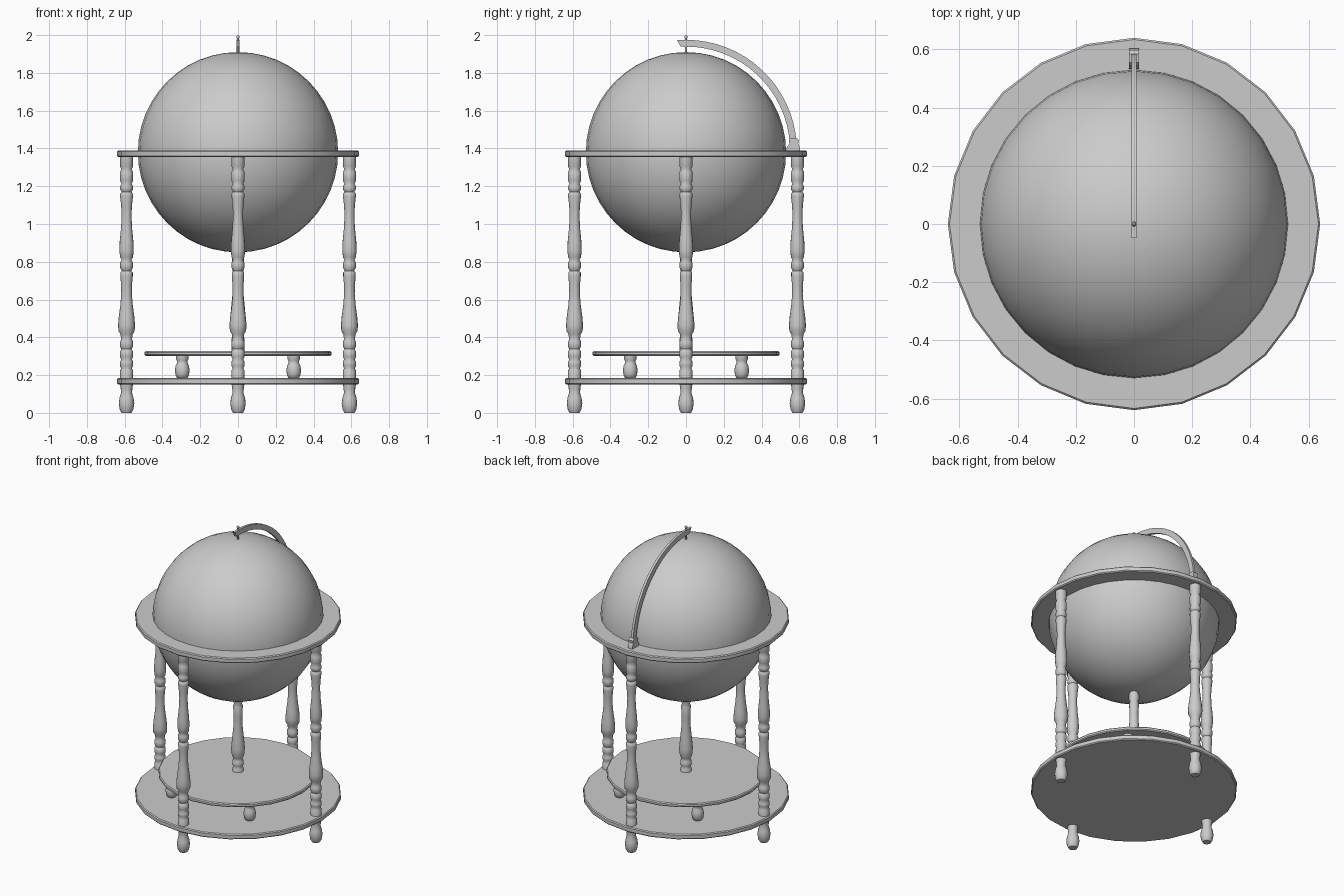
import bpy, bmesh, math
from math import sin, cos, pi


def finish(name, bm, loc=(0, 0, 0), angle=40):
    bmesh.ops.remove_doubles(bm, verts=bm.verts, dist=1e-5)
    bmesh.ops.recalc_face_normals(bm, faces=bm.faces)
    me = bpy.data.meshes.new(name)
    bm.to_mesh(me)
    bm.free()
    ob = bpy.data.objects.new(name, me)
    bpy.context.collection.objects.link(ob)
    ob.location = loc
    bpy.ops.object.select_all(action='DESELECT')
    ob.select_set(True)
    bpy.context.view_layer.objects.active = ob
    bpy.ops.object.shade_smooth_by_angle(angle=math.radians(angle))
    return ob


def lathe(name, profile, loc=(0, 0, 0), segs=16, closed=False, angle=40):
    """Turn an (r, z) profile around the vertical axis."""
    bm = bmesh.new()
    rings = [[bm.verts.new((r * cos(2 * pi * i / segs), r * sin(2 * pi * i / segs), z))
              for i in range(segs)] for r, z in profile]
    pairs = list(zip(rings, rings[1:]))
    if closed:
        pairs.append((rings[-1], rings[0]))
    else:
        bm.faces.new(rings[0])
        bm.faces.new(rings[-1])
    for a, b in pairs:
        for i in range(segs):
            j = (i + 1) % segs
            bm.faces.new((a[i], a[j], b[j], b[i]))
    return finish(name, bm, loc, angle)


def plate(outline, width, name):
    """Extrude a (y, z) outline symmetrically across x."""
    bm = bmesh.new()
    f = bm.faces.new([bm.verts.new((-width / 2, y, z)) for y, z in outline])
    ext = bmesh.ops.extrude_face_region(bm, geom=[f])
    bmesh.ops.translate(bm, vec=(width, 0, 0),
                        verts=[v for v in ext['geom'] if isinstance(v, bmesh.types.BMVert)])
    return finish(name, bm, angle=30)


def disc_edge(r, z0, z1, c=0.006):
    return [(r - c, z0), (r, z0 + c), (r, z1 - c), (r - c, z1)]


# Globe
bm = bmesh.new()
bmesh.ops.create_uvsphere(bm, u_segments=32, v_segments=24, radius=0.53)
finish("globe", bm, (0, 0, 1.38))

# Horizon ring and the two shelves
lathe("horizon_ring", [(0.528, 1.355)] + disc_edge(0.64, 1.355, 1.39) + [(0.528, 1.39)],
      segs=24, closed=True)
lathe("lower_shelf", disc_edge(0.64, 0.15, 0.185), segs=24)
lathe("upper_shelf", disc_edge(0.495, 0.302, 0.327), segs=24)

# Four turned legs
LEG = [(0.026, 0), (0.036, 0.018), (0.041, 0.05), (0.037, 0.08), (0.029, 0.105),
       (0.031, 0.13), (0.034, 0.15), (0.034, 0.225), (0.028, 0.235),
       (0.035, 0.25), (0.035, 0.27), (0.028, 0.283), (0.035, 0.297), (0.035, 0.325),
       (0.027, 0.337), (0.035, 0.352), (0.035, 0.375), (0.029, 0.388), (0.032, 0.415),
       (0.043, 0.435), (0.045, 0.465), (0.041, 0.51), (0.033, 0.57), (0.028, 0.63),
       (0.029, 0.68), (0.033, 0.725), (0.033, 0.742), (0.025, 0.752),
       (0.034, 0.768), (0.034, 0.795), (0.026, 0.81), (0.034, 0.823), (0.038, 0.86),
       (0.036, 0.91), (0.029, 0.98), (0.026, 1.05), (0.029, 1.1), (0.034, 1.145),
       (0.034, 1.16), (0.026, 1.17), (0.034, 1.183), (0.034, 1.2), (0.027, 1.212),
       (0.035, 1.23), (0.035, 1.275), (0.027, 1.29), (0.035, 1.305), (0.035, 1.36)]
for side, x, y in (("front", 0, -1), ("back", 0, 1), ("left", -1, 0), ("right", 1, 0)):
    lathe(side + "_leg", LEG, (0.59 * x, 0.59 * y, 0), angle=60)

# Small feet carrying the upper shelf
FOOT = [(0.026, 0.183), (0.035, 0.198), (0.039, 0.225), (0.035, 0.25), (0.028, 0.265),
        (0.028, 0.275), (0.034, 0.287), (0.034, 0.305)]
for x in (-0.295, 0.295):
    for y in (-0.295, 0.295):
        lathe("shelf_foot", FOOT, (x, y, 0), angle=60)

# Central post below the globe
POST = [(0.035, 0.32), (0.035, 0.345), (0.028, 0.355), (0.035, 0.37), (0.035, 0.395),
        (0.028, 0.405), (0.033, 0.42), (0.042, 0.45), (0.043, 0.48), (0.038, 0.54),
        (0.03, 0.62), (0.027, 0.7), (0.031, 0.77), (0.025, 0.785), (0.033, 0.805),
        (0.033, 0.83), (0.024, 0.855)]
lathe("centre_post", POST, angle=60)

# Curved meridian arm with a flared tip, and its mounting block
N = 16
arc = [math.radians(4 + 86 * i / N) for i in range(N + 1)]
outer = [(0.587 * cos(a), 1.388 + 0.587 * sin(a)) for a in arc]
inner = [(0.551 * cos(a), 1.388 + 0.551 * sin(a)) for a in reversed(arc)]
plate(outer + [(-0.03, 1.973), (-0.048, 1.975), (-0.036, 1.955), (-0.03, 1.94)] + inner,
      0.016, "meridian_arm")
plate([(0.533, 1.385), (0.603, 1.385), (0.603, 1.405), (0.594, 1.425), (0.598, 1.445),
       (0.585, 1.456), (0.555, 1.456), (0.544, 1.445), (0.547, 1.425), (0.533, 1.405)],
      0.034, "arm_mount")

# Axis pin with a small ball finial
lathe("axis_pin", [(0.006, 1.895), (0.006, 1.935), (0.009, 1.94), (0.009, 1.974),
                   (0.005, 1.978), (0.005, 1.982), (0.008, 1.987), (0.008, 1.994),
                   (0.003, 2.0)], segs=12)
